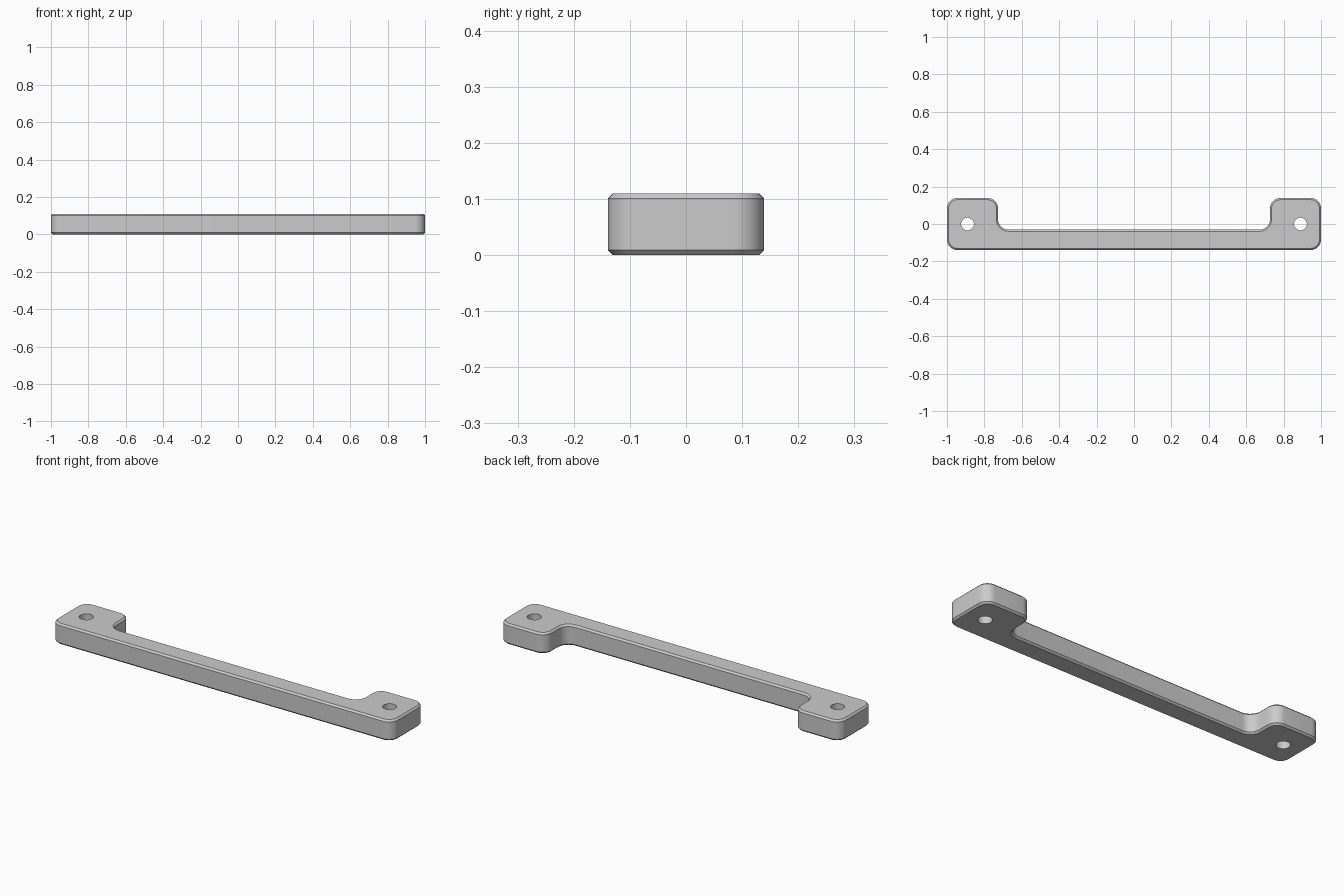
import bpy
import bmesh
from math import sin, cos, pi

if "Cube" in bpy.data.objects:
    bpy.data.objects.remove(bpy.data.objects["Cube"], do_unlink=True)

# Main dimensions
HALF_LENGTH, HALF_DEPTH, HEIGHT = 1.0, 0.139, 0.11
TAB_INNER, BAR_BACK = 0.727, -0.03
RADIUS, CHAMFER = 0.055, 0.009
HOLE_X, HOLE_RADIUS = 0.89, 0.034
CORNER_STEPS, HOLE_STEPS = 10, 40


def outline(inset):
    """Rounded U-shaped outline, shrunk inwards by inset."""
    x, y = HALF_LENGTH - RADIUS, HALF_DEPTH - RADIUS
    # Arc centre, start angle, turn direction (-1 for the inner fillet)
    corners = [
        (x, -y, -pi / 2, 1),
        (x, y, 0, 1),
        (TAB_INNER + RADIUS, y, pi / 2, 1),
        (TAB_INNER - RADIUS, BAR_BACK + RADIUS, 0, -1),
    ]
    half = []
    for cx, cy, start, turn in corners:
        r = RADIUS - turn * inset
        for i in range(CORNER_STEPS + 1):
            a = start + turn * i / CORNER_STEPS * pi / 2
            half.append((cx + r * cos(a), cy + r * sin(a)))
    return half + [(-px, py) for px, py in reversed(half)]


def circle(cx):
    angles = [2 * pi * i / HOLE_STEPS for i in range(HOLE_STEPS)]
    return [(cx + HOLE_RADIUS * cos(a), HOLE_RADIUS * sin(a)) for a in angles]


def add_ring(bm, points, z):
    verts = [bm.verts.new((px, py, z)) for px, py in points]
    edges = [bm.edges.new((v, verts[i - 1])) for i, v in enumerate(verts)]
    return verts, edges


def add_wall(bm, lower, upper):
    for i in range(len(lower)):
        bm.faces.new((lower[i - 1], lower[i], upper[i], upper[i - 1]))


bm = bmesh.new()

# Outer walls with chamfered top and bottom rims
levels = [(CHAMFER, 0), (0, CHAMFER), (0, HEIGHT - CHAMFER), (CHAMFER, HEIGHT)]
rings = [add_ring(bm, outline(inset), z) for inset, z in levels]
for low, high in zip(rings, rings[1:]):
    add_wall(bm, low[0], high[0])
bottom_edges, top_edges = list(rings[0][1]), list(rings[-1][1])

# Screw holes through both tabs
for side in (-1, 1):
    low = add_ring(bm, circle(side * HOLE_X), 0)
    high = add_ring(bm, circle(side * HOLE_X), HEIGHT)
    add_wall(bm, low[0], high[0])
    bottom_edges += low[1]
    top_edges += high[1]

# Flat caps around the holes
for edges, z in ((bottom_edges, -1), (top_edges, 1)):
    bmesh.ops.triangle_fill(bm, use_beauty=True, edges=edges, normal=(0, 0, z))
bmesh.ops.recalc_face_normals(bm, faces=bm.faces)

mesh = bpy.data.meshes.new("handle_bracket")
bm.to_mesh(mesh)
bm.free()
bracket = bpy.data.objects.new("handle_bracket", mesh)
bpy.context.collection.objects.link(bracket)

# Plain grey finish
grey = bpy.data.materials.new("light_grey")
grey.use_nodes = True
colour = (0.6, 0.6, 0.6, 1)
grey.diffuse_color = colour
grey.node_tree.nodes["Principled BSDF"].inputs["Base Color"].default_value = colour
mesh.materials.append(grey)

# Smooth rounded corners, crisp rims
bpy.ops.object.select_all(action="DESELECT")
bracket.select_set(True)
bpy.context.view_layer.objects.active = bracket
bpy.ops.object.shade_smooth_by_angle(angle=pi / 6)
